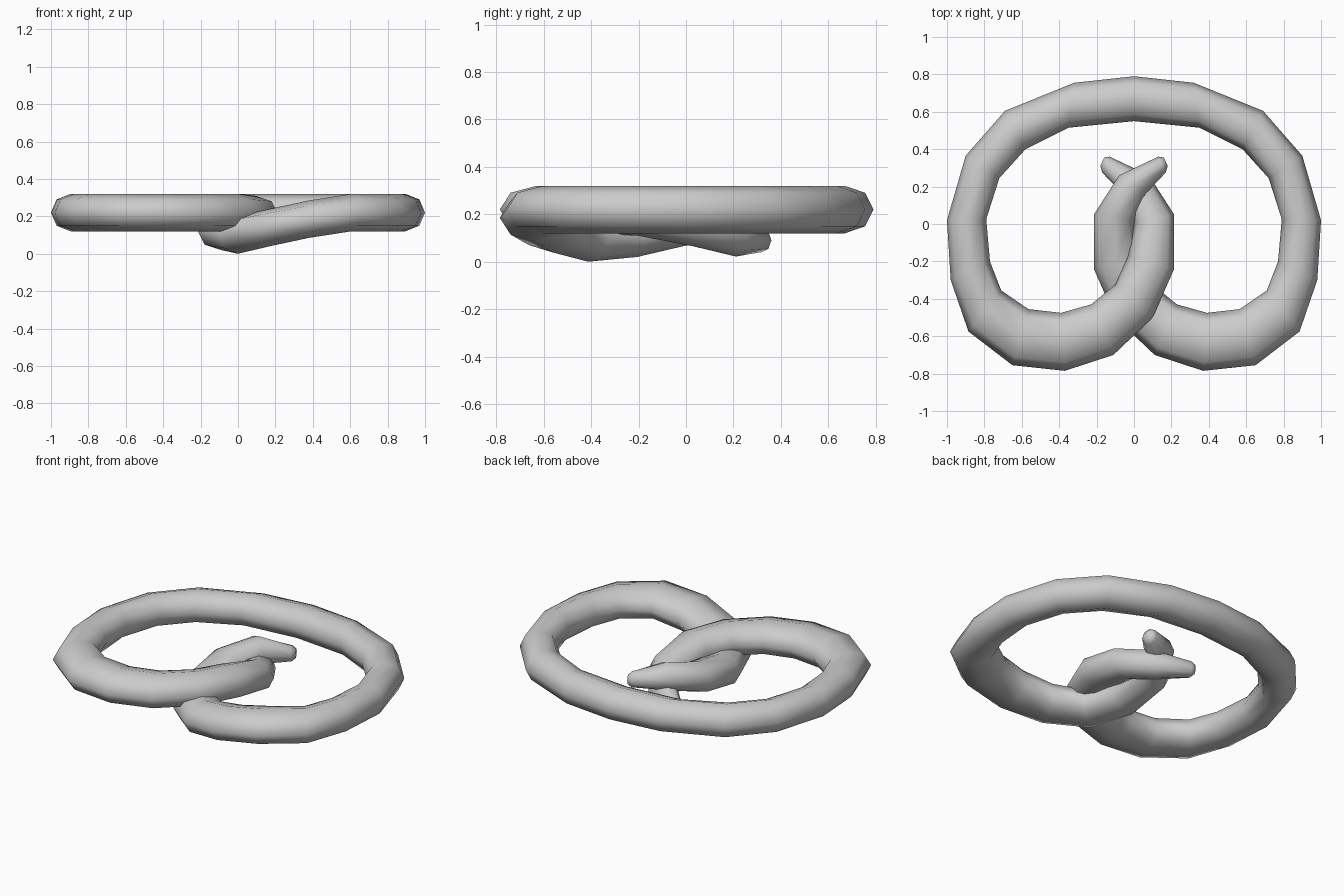
import bpy, bmesh, math
from mathutils import Vector

cube = bpy.data.objects.get("Cube")
if cube:
    bpy.data.objects.remove(cube)

SIDES = 8

# Plan of one arm, from the middle of the back to the tip:
# outer edge x, y, then inner edge x, y
PLAN = [
    (0, .79, 0, .55), (.32, .755, .35, .515), (.69, .605, .58, .4),
    (.9, .365, .72, .245), (1, .02, .79, .025), (.98, -.3, .77, -.2),
    (.885, -.575, .71, -.355), (.65, -.755, .565, -.455),
    (.37, -.785, .39, -.475), (.11, -.7, .23, -.43),
    (-.1, -.5, .1, -.325), (-.215, -.24, .03, -.17), (-.215, .05, 0, .01),
    (-.08, .26, .06, .16), (.13, .36, .17, .275), (.16, .355, .18, .31),
]
FLAT = [.22] * 8
# Centre heights: each arm passes over the other once
OVER = FLAT + [.22, .22, .22, .21, .16, .11, .09, .09]
UNDER = FLAT + [.185, .14, .1, .12, .17, .215, .195, .195]
# Half thickness, tapering to the tip
THICK = [.1] * 12 + [.095, .088, .05, .03]


def ring(bm, plan, z, thick, side):
    """Elliptical cross-section spanning the outer and inner edges."""
    outer = Vector((side * plan[0], plan[1], z))
    inner = Vector((side * plan[2], plan[3], z))
    centre, reach = (outer + inner) / 2, (outer - inner) / 2
    verts = []
    for i in range(SIDES):
        a = math.tau * i / SIDES
        offset = reach * math.cos(a) + Vector((0, 0, thick * math.sin(a)))
        verts.append(bm.verts.new(centre + offset))
    return verts


# Dough rope, lofted from one tip to the other
bm = bmesh.new()
left = [ring(bm, p, z, t, 1) for p, z, t in zip(PLAN, UNDER, THICK)]
right = [ring(bm, p, z, t, -1) for p, z, t in zip(PLAN[1:], OVER[1:], THICK[1:])]
rings = right[::-1] + left
for a, b in zip(rings, rings[1:]):
    for i in range(SIDES):
        j = (i + 1) % SIDES
        bm.faces.new((a[i], a[j], b[j], b[i]))
for end in (rings[0], rings[-1]):
    bm.faces.new(end)
bmesh.ops.recalc_face_normals(bm, faces=bm.faces)
mesh = bpy.data.meshes.new("twisted_rope")
bm.to_mesh(mesh)
bm.free()

rope = bpy.data.objects.new("twisted_rope", mesh)
bpy.context.collection.objects.link(rope)

# Plain grey material
grey = bpy.data.materials.new("light_grey")
grey.use_nodes = True
colour = (.6, .6, .6, 1)
grey.diffuse_color = colour
grey.node_tree.nodes["Principled BSDF"].inputs["Base Color"].default_value = colour
mesh.materials.append(grey)

# Smooth shading
bpy.context.view_layer.objects.active = rope
rope.select_set(True)
bpy.ops.object.shade_smooth()
